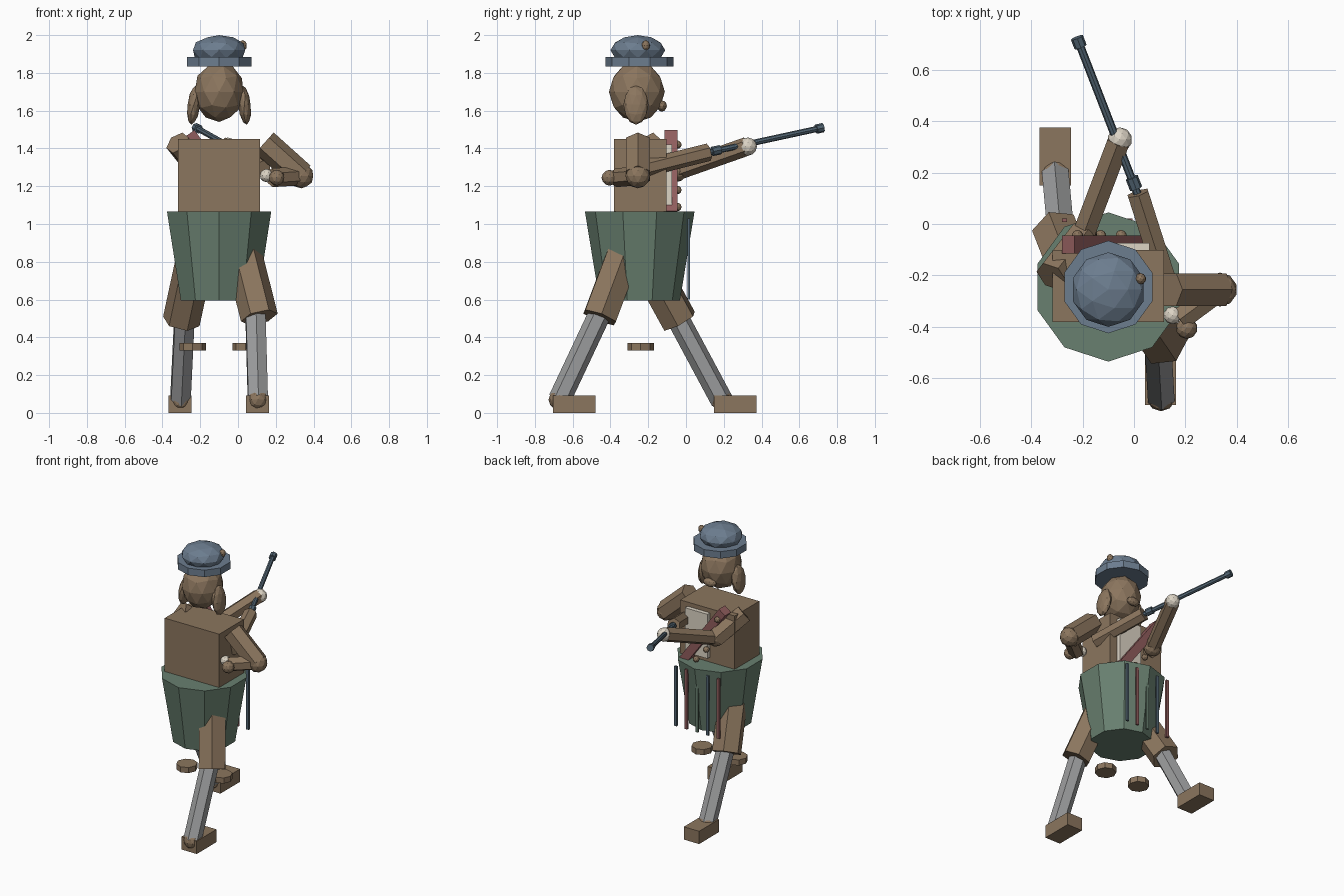
import bpy
from math import atan2, cos, radians
from mathutils import Vector

if "Cube" in bpy.data.objects:
    bpy.data.objects.remove(bpy.data.objects["Cube"])


def material(name, r, g, b):
    m = bpy.data.materials.new(name)
    m.use_nodes = True
    m.diffuse_color = (r, g, b, 1)
    bsdf = next(n for n in m.node_tree.nodes if n.type == "BSDF_PRINCIPLED")
    bsdf.inputs["Base Color"].default_value = (r, g, b, 1)
    return m


brown = material("brown", .26, .18, .112)
green = material("green", .14, .215, .16)
blue = material("slate blue", .15, .205, .275)
steel = material("dark steel", .085, .13, .17)
grey = material("grey", .33, .335, .34)
white = material("off white", .72, .66, .56)
red = material("dull red", .28, .11, .11)
MID = -0.1      # centre line of the body
DEPTH = -0.245  # depth of the body axis


def finish(name, mat):
    ob = bpy.context.object
    ob.name = name
    ob.data.materials.append(mat)
    return ob


def box(name, centre, size, mat, rot=(0, 0, 0)):
    bpy.ops.mesh.primitive_cube_add(size=1, location=centre, rotation=rot)
    bpy.context.object.scale = size
    return finish(name, mat)


def ball(name, centre, radii, mat, tilt=0, detail=2):
    bpy.ops.mesh.primitive_ico_sphere_add(
        subdivisions=detail, radius=1, location=centre, rotation=(0, tilt, 0))
    if not isinstance(radii, tuple):
        radii = (radii,) * 3
    bpy.context.object.scale = radii
    return finish(name, mat)


def frustum(name, centre, low, high, height, sides, mat):
    bpy.ops.mesh.primitive_cone_add(
        vertices=sides, radius1=low, radius2=high, depth=height, location=centre)
    return finish(name, mat)


def rod(name, start, end, radius, mat, sides=6):
    a, b = Vector(start), Vector(end)
    ob = frustum(name, (a + b) / 2, radius, radius, (b - a).length, sides, mat)
    ob.rotation_euler = (b - a).to_track_quat("Z", "Y").to_euler()
    return ob


# Body
box("torso", (MID, -.242, 1.24), (.435, .28, .42), brown)
frustum("skirt", (MID, DEPTH, .83), .213, .29, .47, 10, green)

# Head, ears, muzzle
ball("head", (MID, -.26, 1.70), (.135, .148, .16), brown)
for side, label in ((1, "left"), (-1, "right")):
    ball(label + "_ear", (MID + side * .134, -.265, 1.63),
         (.034, .066, .105), brown, tilt=side * -.12)
ball("muzzle", (MID, -.128, 1.625), (.05, .027, .03), brown)

# Hat
frustum("hat_brim", (MID, DEPTH, 1.86), .18, .18, .05, 10, blue)
ball("hat_crown", (MID, -.255, 1.92), (.145, .145, .08), blue)
ball("hat_bobble", (.025, -.213, 1.945), (.022, .022, .028), brown)

# Striding legs: hip, knee, ankle, foot centre
legs = {
    "left": ((0, -.29, .95), (.113, -.457, .505), (.105, -.67, .07), (.103, -.592)),
    "right": ((-.20, -.29, .95), (-.30, -.034, .485), (-.305, .19, .065), (-.306, .262)),
}
for label, (hip, knee, ankle, foot) in legs.items():
    rod(label + "_thigh", hip, knee, .1, brown)
    up = Vector(knee).lerp(Vector(hip), .2)
    rod(label + "_shin", up, ankle, .06, grey)
    ball(label + "_ankle", ankle, .058, brown)
    box(label + "_foot", (*foot, .046), (.122, .225, .092), brown)
for side, label in ((1, "left"), (-1, "right")):
    frustum(label + "_floating_disc", (MID + side * .14, -.24, .35),
            .07, .07, .04, 8, brown)

# Bent left arm
elbow, wrist = (.335, -.255, 1.255), (.18, -.37, 1.245)
rod("left_upper_arm", (.14, -.255, 1.43), elbow, .073, brown)
ball("left_elbow", elbow, .066, brown)
rod("left_forearm", elbow, wrist, .05, brown)
ball("left_wrist", (.205, -.405, 1.245), .042, brown)
ball("left_hand", (.15, -.355, 1.257), .035, white)

# Right arm reaching to the barrel
elbow, wrist = (-.2, -.05, 1.28), (-.06, .32, 1.41)
rod("right_upper_arm", (-.32, -.205, 1.43), elbow, .068, brown)
ball("right_elbow", elbow, .058, brown)
rod("right_forearm", elbow, wrist, .05, brown)
ball("right_hand", (-.055, .328, 1.41), .048, white)

# Long staff: butt, barrel, collar, tip
butt, joint, tip = Vector((.13, -.24, 1.29)), Vector((.015, .12, 1.38)), Vector((-.222, .725, 1.51))
rod("stock", butt, joint, .047, brown)
rod("barrel", joint.lerp(butt, .1), tip, .016, steel, 8)
rod("barrel_collar", joint.lerp(tip, .03), joint.lerp(tip, .1), .025, steel, 8)
rod("barrel_tip", tip.lerp(joint, .06), tip, .025, steel, 8)

# Chest front, sash and buttons
box("shirt_front", (-.03, -.088, 1.26), (.18, .03, .32), white)
top, low = Vector((-.255, -.08, 1.48)), Vector((.06, -.08, 1.05))
run = low - top
box("sash", (top + low) / 2, (run.length, .07, .06), red,
    (0, atan2(-run.z, run.x), 0))
for i, (x, z) in enumerate(((-.22, 1.42), (-.13, 1.18), (-.05, 1.09))):
    ball(f"button_{i + 1}", (x, -.045, z), .022, brown)

# Hanging ribbons in front of the skirt
for i, mat in enumerate((red, steel, green, red, steel)):
    box(f"ribbon_{i + 1}", (MID + (i - 2) * .085, .015, .815), (.02, .014, .43), mat)
